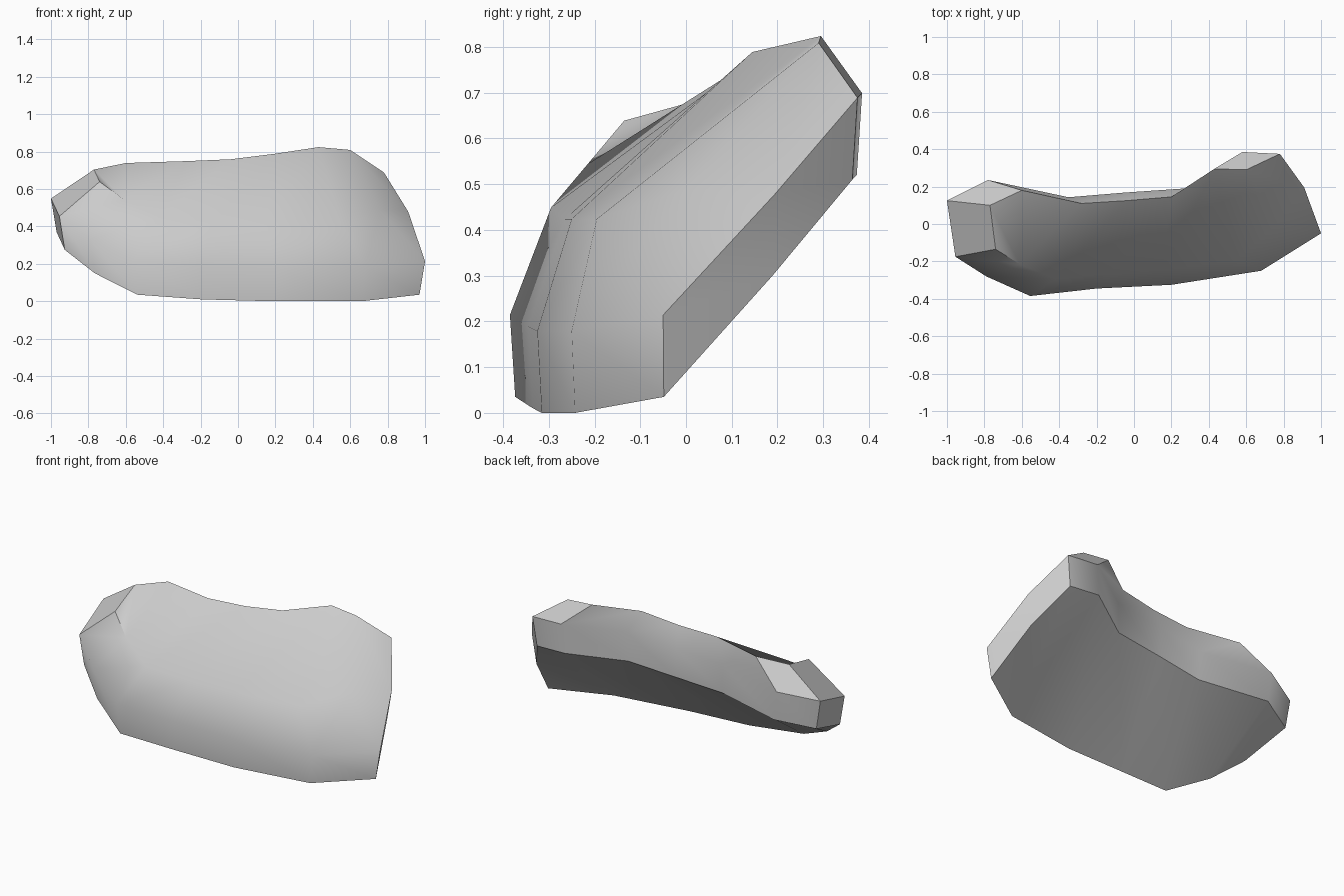
import bpy, bmesh, math
from mathutils import Vector

default_cube = bpy.data.objects.get("Cube")
if default_cube:
    bpy.data.objects.remove(default_cube, do_unlink=True)

# Single grey material
grey = bpy.data.materials.new("light_grey")
grey.use_nodes = True
grey.diffuse_color = (0.6, 0.6, 0.6, 1)
shader = grey.node_tree.nodes["Principled BSDF"]
shader.inputs["Base Color"].default_value = grey.diffuse_color
shader.inputs["Roughness"].default_value = 0.8

bm = bmesh.new()


def chain(*points):
    """Create a row of vertices along one edge line of the plate."""
    return [bm.verts.new(point) for point in points]


def strip(first, second, closed=False):
    """Bridge two matching rows of vertices with quads."""
    count = len(first)
    for i in range(count if closed else count - 1):
        j = (i + 1) % count
        bm.faces.new((first[i], first[j], second[j], second[i]))


def lowered(row):
    """Copy a row of the outline to the slightly smaller underside."""
    return [bm.verts.new((v.co.x * 0.97, v.co.y * 0.97, v.co.z - 0.179))
            for v in row]


# Front rim, running from the right tip around to the left back corner
rim = chain((-.955, -.175, .455), (-.79, -.28, .33), (-.555, -.385, .215),
            (-.2, -.345, .19), (.2, -.325, .18), (.68, -.25, .18),
            (1, -.05, .215), (.91, .195, .48), (.78, .375, .69))

# Back rim, from the right tip to the left lobe
back = chain((-1, .125, .55), (-.78, .235, .59), (-.35, .143, .61),
             (-.05, .168, .635), (.27, .19, .66), (.58, .385, .7))

# Soft ridge across the front slope, and the crest along the top
ridge = chain((-.74, -.135, .64), (-.61, -.215, .545), (-.42, -.295, .45),
              (-.13, -.265, .425), (.15, -.25, .425), (.55, -.195, .425))
crest = chain((-.77, .1, .705), (-.6, .18, .74), (-.28, .11, .75),
              (-.04, .125, .76), (.2, .145, .79), (.43, .295, .825))
crest_end, = chain((.6, .29, .81))
shoulder, = chain((.76, 0, .49))

# Upper surface: front bevel, main slope and back bevel
strip(rim[:6], ridge)
strip(ridge[1:], crest[1:])
strip(crest, back)

# Right tip: end facet and the small fold beside it
bm.faces.new((back[0], crest[0], ridge[0], rim[0]))
bm.faces.new((crest[0], ridge[0], ridge[1]))
bm.faces.new((crest[0], ridge[1], crest[1]))

# Left lobe: facets fanning around the shoulder
bm.faces.new((rim[5], rim[6], shoulder, ridge[5]))
bm.faces.new((rim[6], rim[7], shoulder))
bm.faces.new((rim[7], rim[8], crest_end, shoulder))
bm.faces.new((ridge[5], shoulder, crest_end, crest[5]))
bm.faces.new((back[5], rim[8], crest_end, crest[5]))

# Side wall and underside
rim_low, back_low = lowered(rim), lowered(back)
strip(rim + back[::-1], rim_low + back_low[::-1], closed=True)
strip(rim_low[:6], back_low)
bm.faces.new((rim_low[5], back_low[5], rim_low[8], rim_low[7]))
bm.faces.new((rim_low[5], rim_low[7], rim_low[6]))

bmesh.ops.recalc_face_normals(bm, faces=bm.faces)

# Stand the plate on the ground, centred
lowest = min(v.co.z for v in bm.verts)
bmesh.ops.translate(bm, verts=bm.verts, vec=Vector((0, 0, -lowest)))

mesh = bpy.data.meshes.new("curved_plate")
bm.to_mesh(mesh)
bm.free()
mesh.materials.append(grey)
plate = bpy.data.objects.new("curved_plate", mesh)
bpy.context.collection.objects.link(plate)

# Smooth the gentle folds, keep the hard edges crisp
bpy.ops.object.select_all(action="DESELECT")
plate.select_set(True)
bpy.context.view_layer.objects.active = plate
bpy.ops.object.shade_smooth_by_angle(angle=math.radians(40))
